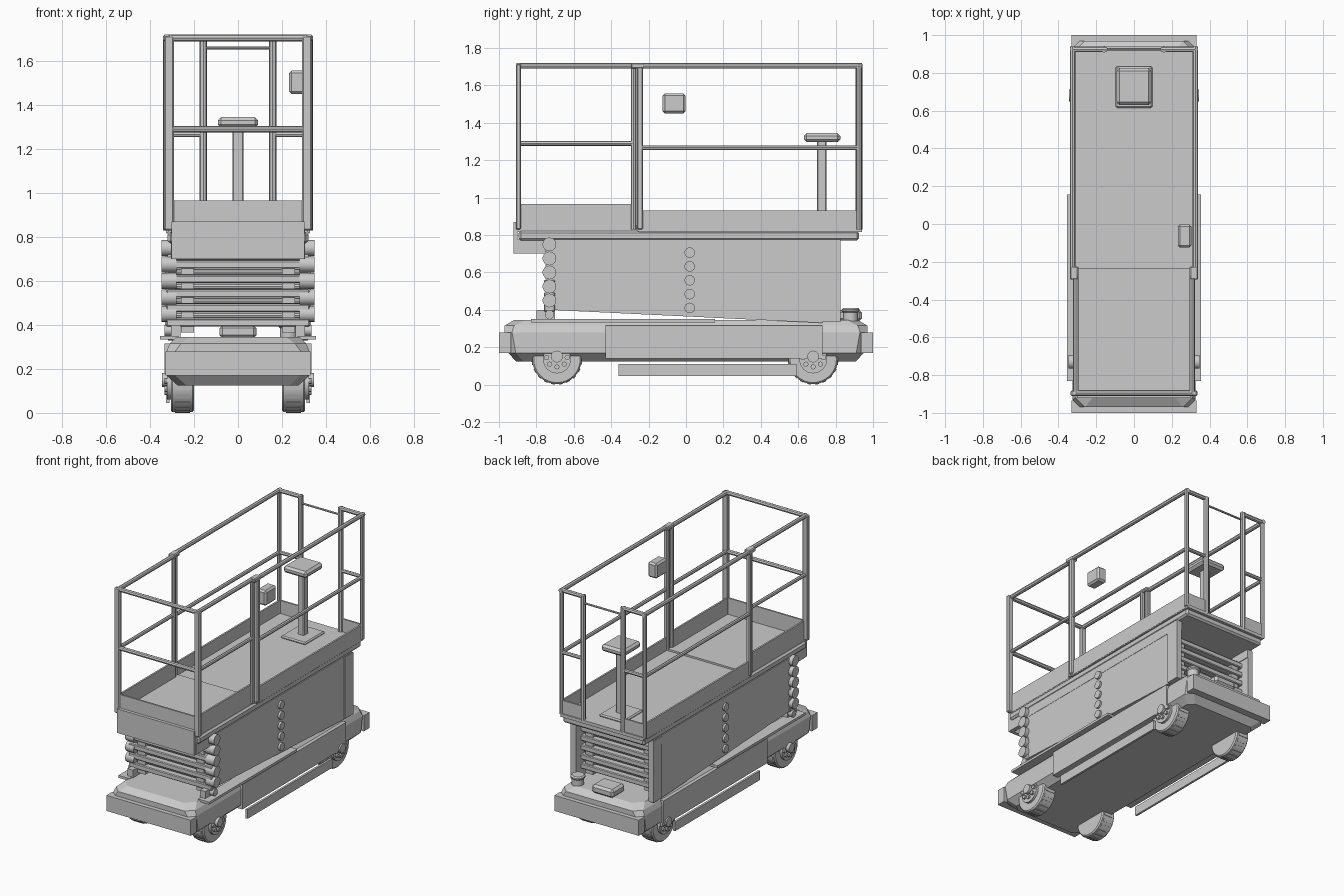
import bpy, bmesh, math
from mathutils import Vector

if "Cube" in bpy.data.objects:
    bpy.data.objects.remove(bpy.data.objects["Cube"])


def finish(name, bm, bevel=0.0):
    bmesh.ops.recalc_face_normals(bm, faces=bm.faces[:])
    me = bpy.data.meshes.new(name)
    bm.to_mesh(me)
    bm.free()
    ob = bpy.data.objects.new(name, me)
    bpy.context.collection.objects.link(ob)
    if bevel:
        m = ob.modifiers.new("bevel", 'BEVEL')
        m.width = bevel
        m.segments = 1
    return ob


def box(name, x, y, z, bevel=0.0):
    """Box from (min, max) pairs."""
    bm = bmesh.new()
    bmesh.ops.create_cube(bm, size=1)
    for v in bm.verts:
        v.co = [r[0] if c < 0 else r[1] for c, r in zip(v.co, (x, y, z))]
    return finish(name, bm, bevel)


def tube(name, a, b, r, sides=8, bevel=0.0):
    """Cylinder running from a to b."""
    a, b = Vector(a), Vector(b)
    d = b - a
    bm = bmesh.new()
    bmesh.ops.create_cone(bm, cap_ends=True, segments=sides, radius1=r, radius2=r, depth=d.length)
    q = d.to_track_quat('Z', 'Y')
    for v in bm.verts:
        v.co = q @ v.co + (a + b) / 2
    ob = finish(name, bm, bevel)
    if sides > 10:
        for o in bpy.context.selected_objects:
            o.select_set(False)
        ob.select_set(True)
        bpy.context.view_layer.objects.active = ob
        bpy.ops.object.shade_smooth_by_angle(angle=math.radians(35))
    return ob


def sbox(name, s, x, y, z, bevel=0.0):
    """Box on the side given by the sign s."""
    return box(name, sorted((s * x[0], s * x[1])), y, z, bevel)


# Chassis: stacked eight-sided outlines (z, half width, half length, corner cut)
bm = bmesh.new()
rings = []
for z, hx, hy, c in ((.125, .275, .91, .04), (.17, .325, .95, .04), (.28, .325, .97, .04),
                     (.315, .31, .97, .05), (.345, .28, .92, .06)):
    plan = [(hx, hy - c), (hx - c, hy), (c - hx, hy), (-hx, hy - c),
            (-hx, c - hy), (c - hx, -hy), (hx - c, -hy), (hx, c - hy)]
    rings.append([bm.verts.new((px, py, z)) for px, py in plan])
for lo, hi in zip(rings, rings[1:]):
    for i in range(8):
        j = (i + 1) % 8
        bm.faces.new((lo[i], lo[j], hi[j], hi[i]))
bm.faces.new(rings[0])
bm.faces.new(rings[-1])
finish("chassis", bm)

# End bumpers
box("front_bumper", (-.33, .33), (-1, -.935), (.17, .28))
box("rear_bumper", (-.33, .33), (.935, 1), (.17, .28))

# Wheels with tread lugs, hubs and bolts
for s, side in ((-1, "left"), (1, "right")):
    for y, end in ((-.69, "front"), (.68, "rear")):
        n = f"{end}_{side}_"
        tube(n + "wheel", (s * .2, y, .135), (s * .305, y, .135), .132, 32, .008)
        for i in range(10):
            a = math.pi + (i + .5) * math.pi / 10
            lug = sbox(n + "tread_lug", s, (-.035, .035), (-.01, .01), (-.003, .003))
            lug.location = (s * .2525, y + .132 * math.cos(a), .135 + .132 * math.sin(a))
            lug.rotation_euler.x = a - math.pi / 2
        tube(n + "hub", (s * .3, y, .135), (s * .322, y, .135), .075, 16)
        tube(n + "axle_cap", (s * .3, y, .15), (s * .345, y, .15), .032, 12)
        for i in range(5):
            a = math.pi * (1 + i / 4)
            by, bz = y + .055 * math.cos(a), .145 + .05 * math.sin(a)
            tube(n + "bolt", (s * .3, by, bz), (s * .335, by, bz), .014, 8)

# Things mirrored left and right on the base and lift
for s, side in ((-1, "left"), (1, "right")):
    n = side + "_"
    sbox(n + "chassis_door", s, (.28, .335), (-.43, .73), (.14, .315))
    sbox(n + "pothole_bar", s, (.312, .327), (-.36, .59), (.045, .11))
    sbox(n + "side_shelf", s, (.27, .355), (-.83, .155), (.333, .35))
    sbox(n + "front_slider", s, (.262, .305), (-.8, -.7), (.345, .4))

    # Scissor side panel with sloped lower edge
    bm = bmesh.new()
    prof = ((-.73, .4), (.73, .33), (.73, .73), (-.73, .73))
    pa = [bm.verts.new((s * .285, y, z)) for y, z in prof]
    pb = [bm.verts.new((s * .318, y, z)) for y, z in prof]
    bm.faces.new(pa)
    bm.faces.new(pb)
    for i in range(4):
        j = (i + 1) % 4
        bm.faces.new((pa[i], pa[j], pb[j], pb[i]))
    finish(n + "scissor_panel", bm)

    # Pin ends down the front edge and middle
    for i in range(5):
        z = .45 + .075 * i
        tube(n + "front_pin", (s * .28, -.73, z), (s * .347, -.73, z), .037, 14)
        z = .41 + .074 * i
        tube(n + "middle_pin", (s * .3, .02, z), (s * .332, .02, z), .028, 14)
    tube(n + "front_low_pin", (s * .28, -.73, .375), (s * .335, -.73, .375), .025, 12)

    sbox(n + "rear_post", s, (.285, .325), (.73, .825), (.335, .77))
    sbox(n + "platform_channel", s, (.28, .32), (-.75, .825), (.71, .775))
    sbox(n + "front_bracket", s, (.275, .305), (-.905, -.75), (.70, .775))

# Stacked scissor cross beams and tubes at both ends
for y, end in ((-.73, "front"), (.735, "rear")):
    w = .325 if y < 0 else .29
    for i in range(5):
        z = .41 + .066 * i
        box(end + "_cross_beam", (-w, w), (y - .03, y + .03), (z - .018, z + .018), .005)
        d = -.012 if y < 0 else .012
        tube(end + "_cross_tube", (-.3, y - d, z + .033), (.3, y - d, z + .033), .013)
        for x in (-.23, .23):
            box(end + "_spacer", (x - .03, x + .03), (y - .02, y + .02), (z - .045, z))

# Rear deck box and knob
box("rear_box", (-.085, .085), (.8, .94), (.34, .4), .015)
tube("rear_knob", (.23, .88, .34), (.23, .88, .385), .04, 14)
tube("rear_knob_cap", (.23, .88, .385), (.23, .88, .41), .048, 14, .008)

# Platform deck
box("platform_beam", (-.32, .32), (-.895, .925), (.77, .822), .012)
box("main_deck", (-.325, .325), (-.25, .94), (.815, .838))
box("extension_deck", (-.305, .305), (-.9, -.235), (.815, .85))
box("front_skirt", (-.302, .302), (-.922, -.9), (.70, .87))
box("front_toe_board", (-.295, .295), (-.9, -.888), (.83, .965))

# Guard rails, with toe boards
R, TOP = .015, 1.705
for s, side in ((-1, "left"), (1, "right")):
    n = side + "_"
    a, b = s * .308, s * .325
    sbox(n + "extension_toe_board", s, (.295, .307), (-.895, -.275), (.83, .965))
    sbox(n + "main_toe_board", s, (.315, .327), (-.26, .935), (.82, .93))
    sbox(n + "rear_toe_board", s, (.16, .32), (.92, .932), (.83, .93))
    sbox(n + "front_corner_post", s, (.292, .335), (-.91, -.882), (.83, 1.715), .006)
    tube(n + "extension_post", (a, -.28, .83), (a, -.28, 1.715), R)
    sbox(n + "main_front_post", s, (.308, .338), (-.262, -.23), (.83, 1.715), .006)
    tube(n + "main_rear_post", (b, .925, .83), (b, .925, 1.715), R)
    tube(n + "gate_post", (s * .158, .925, .83), (s * .158, .925, 1.715), .018)
    tube(n + "extension_top_rail", (a, -.905, TOP), (a, -.24, TOP), R)
    tube(n + "extension_mid_rail", (a, -.895, 1.29), (a, -.27, 1.29), .013)
    tube(n + "main_top_rail", (b, -.29, TOP), (b, .94, TOP), R)
    tube(n + "main_mid_rail", (b, -.25, 1.267), (b, .925, 1.267), .013)
    tube(n + "rear_top_rail", (s * .145, .925, TOP), (b, .925, TOP), R)
    tube(n + "rear_mid_rail", (s * .158, .925, 1.267), (b, .925, 1.267), .013)
    sbox(n + "rail_clamp", s, (.295, .34), (-.295, -.225), (1.69, 1.72), .006)
tube("front_top_rail", (-.31, -.895, TOP), (.31, -.895, TOP), R)
tube("front_mid_rail", (-.31, -.895, 1.29), (.31, -.895, 1.29), R)
tube("gate_chain", (-.158, .925, 1.66), (.158, .925, 1.66), .007)

# Control box and pedestal table
box("control_box", (.232, .305), (-.125, -.002), (1.45, 1.557), .012)
box("pedestal_base", (-.097, .097), (.615, .835), (.835, .855), .008)
box("pedestal_post", (-.025, .025), (.7, .75), (.84, 1.31), .005)
box("pedestal_table", (-.092, .092), (.63, .825), (1.297, 1.345), .015)
